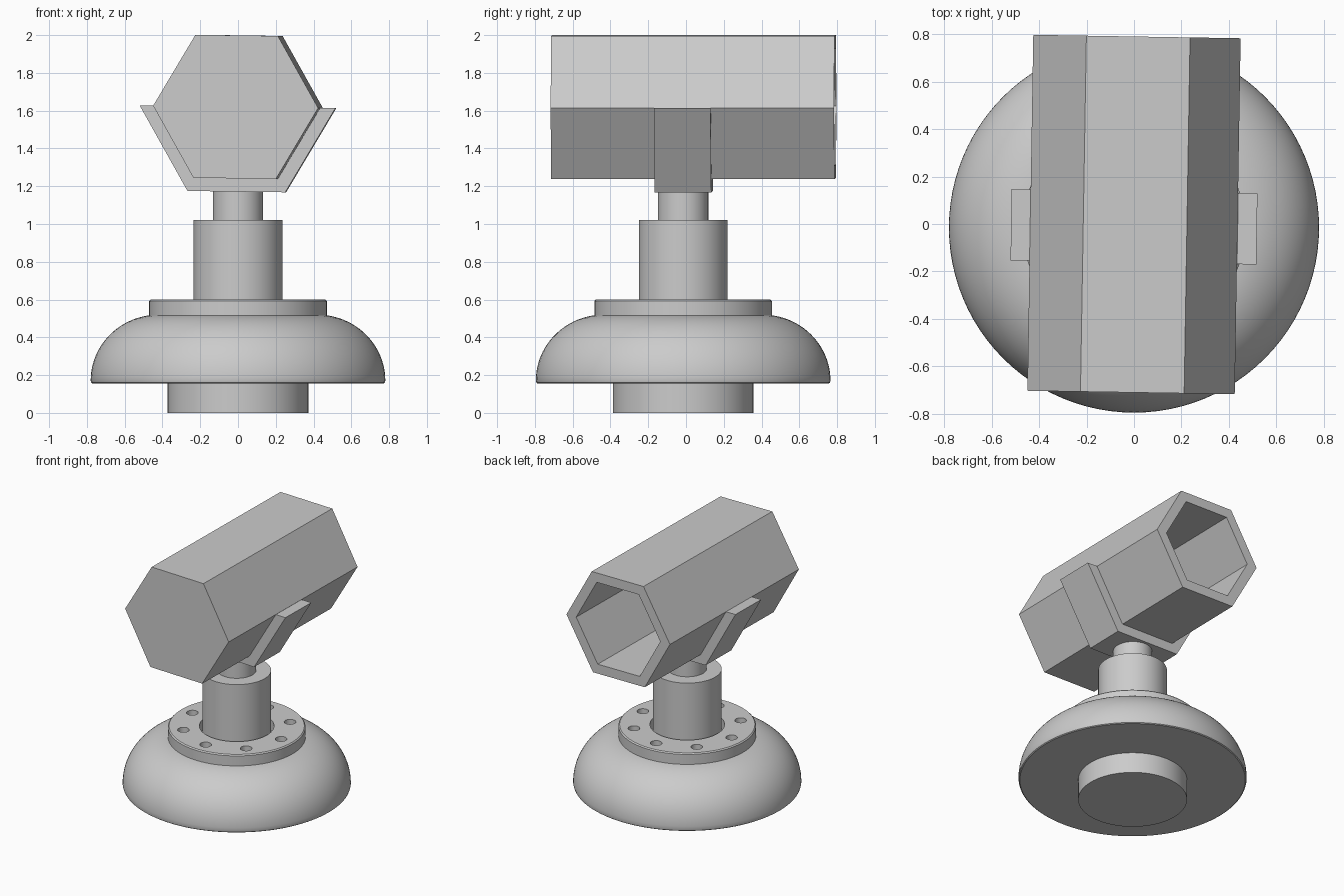
import bpy, bmesh
from math import cos, sin, pi, radians
from mathutils import Matrix, Vector

cube = bpy.data.objects.get("Cube")
if cube:
    bpy.data.objects.remove(cube, do_unlink=True)

grey = bpy.data.materials.new("light_grey")
grey.use_nodes = True
colour = (0.6, 0.6, 0.6, 1)
grey.diffuse_color = colour
grey.node_tree.nodes["Principled BSDF"].inputs["Base Color"].default_value = colour

BASE_Y = -0.015


def finish(name, bm, smooth=True):
    """Turn a bmesh into a named, shaded object."""
    bmesh.ops.remove_doubles(bm, verts=bm.verts, dist=1e-5)
    bmesh.ops.recalc_face_normals(bm, faces=bm.faces)
    mesh = bpy.data.meshes.new(name)
    bm.to_mesh(mesh)
    bm.free()
    mesh.materials.append(grey)
    if smooth:
        mesh.shade_smooth()
        mesh.set_sharp_from_angle(angle=radians(30))
    obj = bpy.data.objects.new(name, mesh)
    bpy.context.collection.objects.link(obj)
    return obj


def lathe(name, profile, steps=96, closed=False):
    """Spin a (radius, height) profile about the vertical axis."""
    bm = bmesh.new()
    verts = [bm.verts.new((r, 0, z)) for r, z in profile]
    pairs = list(zip(verts, verts[1:]))
    if closed:
        pairs.append((verts[-1], verts[0]))
    edges = [bm.edges.new(p) for p in pairs]
    bmesh.ops.spin(bm, geom=verts + edges, axis=(0, 0, 1), cent=(0, 0, 0),
                   angle=2 * pi, steps=steps, use_merge=True)
    obj = finish(name, bm)
    obj.location.y = BASE_Y
    return obj


def cylinder(name, radius, low, high):
    return lathe(name, [(0, low), (radius, low), (radius, high), (0, high)])


def hexagon(radius, y, angles=range(0, 360, 60)):
    return [Vector((radius * cos(radians(a)), y, radius * sin(radians(a)))) for a in angles]


def bridge(bm, a, b, wrap=True):
    """Join two equal rows of vertices with quads."""
    n = len(a)
    for i in range(n if wrap else n - 1):
        j = (i + 1) % n
        bm.faces.new((a[i], a[j], b[j], b[i]))


def tilt(obj, y):
    """Place a head part with its slight turn and roll."""
    obj.matrix_world = (Matrix.Translation((0, y, 1.62))
                        @ Matrix.Rotation(radians(-0.95), 4, 'Z')
                        @ Matrix.Rotation(radians(0.8), 4, 'Y'))


# Base: foot and rounded dome
cylinder("foot", 0.372, 0, 0.165)
curve = [(0.42 + 0.36 * cos(t * pi / 48), 0.17 + 0.35 * sin(t * pi / 48)) for t in range(25)]
lathe("dome", [(0, 0.155), (0.77, 0.155), (0.777, 0.16)] + curve + [(0, 0.52)])

# Bolt flange with a clearance ring and eight bolt holes
flange = lathe("flange", [(0.255, 0.51), (0.47, 0.51), (0.47, 0.592),
                          (0.462, 0.6), (0.255, 0.6)], closed=True)
bm = bmesh.new()
for k in range(8):
    a = k * pi / 4
    bmesh.ops.create_cone(bm, cap_ends=True, segments=24, radius1=0.04, radius2=0.04, depth=0.3,
                          matrix=Matrix.Translation((0.37 * cos(a), 0.37 * sin(a), 0.55)))
cutter = finish("bolt_hole_cutter", bm)
cutter.location.y = BASE_Y
cutter.hide_render = True
cut = flange.modifiers.new("bolt_holes", 'BOOLEAN')
cut.object = cutter
cut.solver = 'EXACT'
bpy.context.view_layer.update()
graph = bpy.context.evaluated_depsgraph_get()
drilled = bpy.data.meshes.new_from_object(flange.evaluated_get(graph))
flange.modifiers.clear()
flange.data = drilled
drilled.set_sharp_from_angle(angle=radians(30))
bpy.data.objects.remove(cutter, do_unlink=True)

# Post and neck
cylinder("post", 0.235, 0.515, 1.02)
cylinder("neck", 0.133, 1.0, 1.2)

# Hexagonal barrel, closed at the front and hollow from the back
bm = bmesh.new()
rings = [[bm.verts.new(p) for p in hexagon(r, y)]
         for r, y in ((0.437, -0.75), (0.437, 0.75), (0.355, 0.75), (0.355, -0.66))]
for a, b in zip(rings, rings[1:]):
    bridge(bm, a, b)
bm.faces.new(rings[0])
bm.faces.new(rings[-1])
tilt(finish("barrel", bm, smooth=False), 0.04)

# Saddle wrapped around the lower half of the barrel
bm = bmesh.new()
lower = range(180, 361, 60)
rows = [[bm.verts.new(p) for p in hexagon(r, y, lower)]
        for r, y in ((0.437, -0.15), (0.518, -0.15), (0.518, 0.15), (0.437, 0.15))]
for i in range(4):
    bridge(bm, rows[i], rows[(i + 1) % 4], wrap=False)
for end in (0, -1):
    bm.faces.new([row[end] for row in rows])
tilt(finish("saddle", bm, smooth=False), -0.012)
